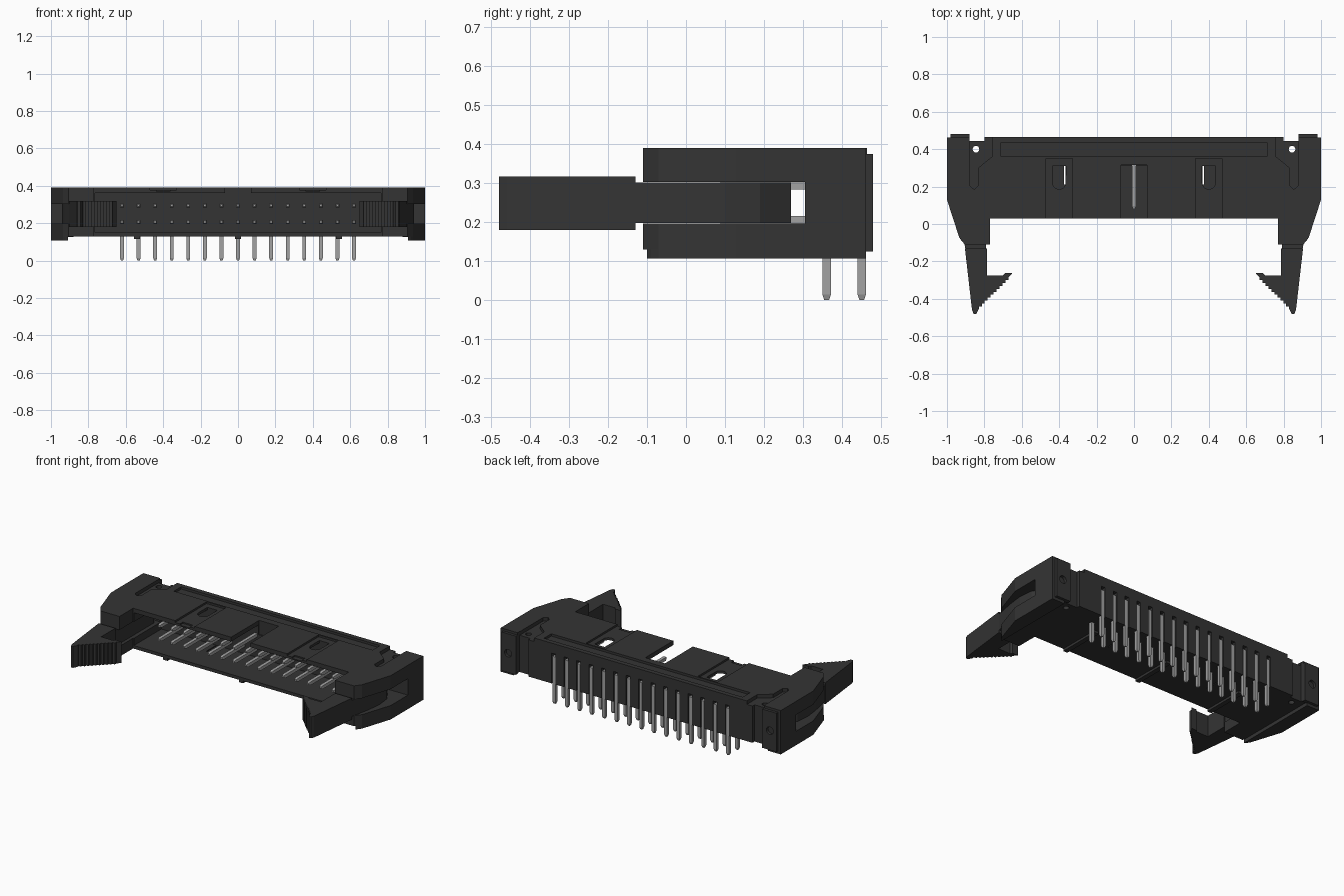
import bpy, bmesh, math

if "Cube" in bpy.data.objects:
    bpy.data.objects.remove(bpy.data.objects["Cube"], do_unlink=True)


def material(name, rgb):
    m = bpy.data.materials.new(name)
    m.use_nodes = True
    m.diffuse_color = (*rgb, 1)
    m.node_tree.nodes["Principled BSDF"].inputs["Base Color"].default_value = (*rgb, 1)
    return m


BLACK = material("black plastic", (0.034, 0.034, 0.034))
METAL = material("grey metal", (0.36, 0.36, 0.36))


def add_object(name, bm, mat):
    bmesh.ops.recalc_face_normals(bm, faces=bm.faces)
    me = bpy.data.meshes.new(name)
    bm.to_mesh(me)
    bm.free()
    me.materials.append(mat)
    ob = bpy.data.objects.new(name, me)
    bpy.context.collection.objects.link(ob)
    return ob


def prism(name, outline, z0, z1, mat=BLACK):
    """Extrude a plan outline between two heights."""
    bm = bmesh.new()
    face = bm.faces.new([bm.verts.new((x, y, z0)) for x, y in outline])
    top = bmesh.ops.extrude_face_region(bm, geom=[face])["geom"]
    for v in top:
        if isinstance(v, bmesh.types.BMVert):
            v.co.z = z1
    return add_object(name, bm, mat)


def box(name, x0, x1, y0, y1, z0, z1, mat=BLACK):
    return prism(name, [(x0, y0), (x1, y0), (x1, y1), (x0, y1)], z0, z1, mat)


def mirror_x(outline, s):
    return [(s * x, y) for x, y in outline]


def cut(target, cutter):
    cutter.hide_render = True
    mod = target.modifiers.new("cut", "BOOLEAN")
    mod.operation, mod.solver, mod.object = "DIFFERENCE", "EXACT", cutter
    bpy.context.view_layer.objects.active = target
    bpy.ops.object.modifier_apply(modifier=mod.name)
    bpy.data.objects.remove(cutter, do_unlink=True)


def disc(cx, cy, r, n=16, start=0, sweep=2 * math.pi):
    return [(cx + r * math.cos(start + sweep * i / n),
             cy + r * math.sin(start + sweep * i / n)) for i in range(n)]


PITCH, COUNT = 0.0886, 15
PIN_X = [(i - (COUNT - 1) / 2) * PITCH for i in range(COUNT)]
BOT, TOP = 0.13, 0.39

# Housing with an arm at each end and a notch behind each arm
half = [(0.77, 0.03), (0.77, -0.11), (0.905, -0.11), (0.935, -0.07), (1, 0.13),
        (1, 0.462), (0.88, 0.462), (0.88, 0.443), (0.80, 0.443), (0.80, 0.465)]
housing = prism("housing", half + mirror_x(half, -1)[::-1], BOT, TOP)

# Mating cavity and central key slot
cut(housing, box("cavity", -0.765, 0.765, -0.2, 0.31, 0.15, 0.362))
cut(housing, box("key_slot", -0.07, 0.07, -0.1, 0.315, 0.3, 0.5))

# Shallow channel along the back of the top
cut(housing, box("top_channel", -0.71, 0.71, 0.36, 0.435, 0.375, 0.5))

# Grooves for the rear legs
for x in PIN_X:
    cut(housing, box("groove", x - 0.014, x + 0.014, 0.437, 0.6, 0.05, 0.325))

for s in (1, -1):
    # Latch slot through the arm
    x0, x1 = sorted((s * 0.75, s * 1.1))
    cut(housing, box("latch_slot", x0, x1, -0.2, 0.305, 0.197, 0.303))
    # Pocket and pivot hole beside the arm
    pocket = [(0.76, 0.5), (0.76, 0.36), (0.833, 0.30), (0.833, 0.205),
              (0.855, 0.185), (0.878, 0.205), (0.878, 0.5)]
    cut(housing, prism("pocket", mirror_x(pocket, s), 0.367, 0.5))
    cut(housing, prism("pivot_hole", disc(s * 0.845, 0.40, 0.018), 0, 0.5))
    # Recess and rounded window beside each raised panel
    x0, x1 = sorted((s * 0.33, s * 0.47))
    cut(housing, box("recess", x0, x1, -0.1, 0.35, 0.378, 0.5))
    window = [(s * 0.4 + 0.036, 0.31), (s * 0.4 - 0.036, 0.31)]
    window += disc(s * 0.4, 0.222, 0.036, 10, math.pi, math.pi)
    cut(housing, prism("window", window, 0.3, 0.5))
    cut(housing, box("front_nick", s * 0.4 - 0.036, s * 0.4 + 0.036, -0.1, 0.06, 0.37, 0.5))
    cut(housing, box("floor_slit", s * 0.37 - 0.003, s * 0.37 + 0.003, 0.21, 0.31, 0.1, 0.2))

for s, side in ((1, "left"), (-1, "right")):
    # Skirt under the outer end
    skirt = [(0.91, -0.10), (0.922, -0.09), (0.935, -0.07), (1, 0.13), (1, 0.462), (0.91, 0.462)]
    prism(side + "_skirt", mirror_x(skirt, s), 0.107, BOT)

    # Rear flange with a round hole
    x0, x1 = sorted((s * 0.88, s * 0.982))
    flange = box(side + "_rear_flange", x0, x1, 0.455, 0.48, 0.125, 0.375)
    hole = prism("flange_hole", disc(0, 0, 0.025), -0.05, 0.05)
    hole.rotation_euler.x = math.pi / 2
    hole.location = (s * 0.935, 0.48, 0.25)
    bpy.context.view_layer.update()
    cut(flange, hole)

    # Latch shank inside the slot
    shank = [(0.79, -0.14), (0.90, -0.14), (0.928, 0), (0.94, 0.10), (0.93, 0.19),
             (0.88, 0.27), (0.79, 0.27)]
    prism(side + "_latch_shank", mirror_x(shank, s), 0.198, 0.302)

    # Latch head with a serrated finger ramp
    head = [(0.785, -0.13), (0.904, -0.13), (0.866, -0.46), (0.857, -0.48),
            (0.843, -0.48), (0.83, -0.455)]
    steps = 10
    for i in range(steps):
        x = 0.83 - 0.16 * i / steps
        y = -0.44 + 0.155 * i / steps
        head += [(x, y), (x - 0.16 / steps, y)]
    head += [(0.67, -0.285), (0.65, -0.262), (0.69, -0.262), (0.70, -0.275), (0.785, -0.275)]
    prism(side + "_latch_head", mirror_x(head, s), 0.18, 0.318)

# Standoff ribs under the floor
for x in (-0.54, 0, 0.54):
    box("floor_rib", x - 0.015, x + 0.015, 0.03, 0.31, 0.115, BOT)


def pin(name, x, z, y_leg):
    """Square bent pin with tapered ends, swept along an L path."""
    r, t = 0.0105, 0.006
    rings = [((0, 0.08, z), t, 0), ((0, 0.095, z), r, 0), ((0, y_leg, z), r, 1),
             ((0, y_leg, 0.014), r, 2), ((0, y_leg, 0), t, 2)]
    bm = bmesh.new()
    loops = []
    for (_, y, pz), w, kind in rings:
        loop = []
        for a, b in ((-1, -1), (1, -1), (1, 1), (-1, 1)):
            dy = 0 if kind == 0 else b * w
            dz = 0 if kind == 2 else b * w
            loop.append(bm.verts.new((x + a * w, y + dy, pz + dz)))
        loops.append(loop)
    for p, q in zip(loops, loops[1:]):
        for i in range(4):
            j = (i + 1) % 4
            bm.faces.new((p[i], p[j], q[j], q[i]))
    bm.faces.new(loops[0])
    bm.faces.new(loops[-1])
    return add_object(name, bm, METAL)


# Two rows of bent pins
for x in PIN_X:
    pin("upper_pin", x, 0.294, 0.451)
    pin("lower_pin", x, 0.206, 0.361)
